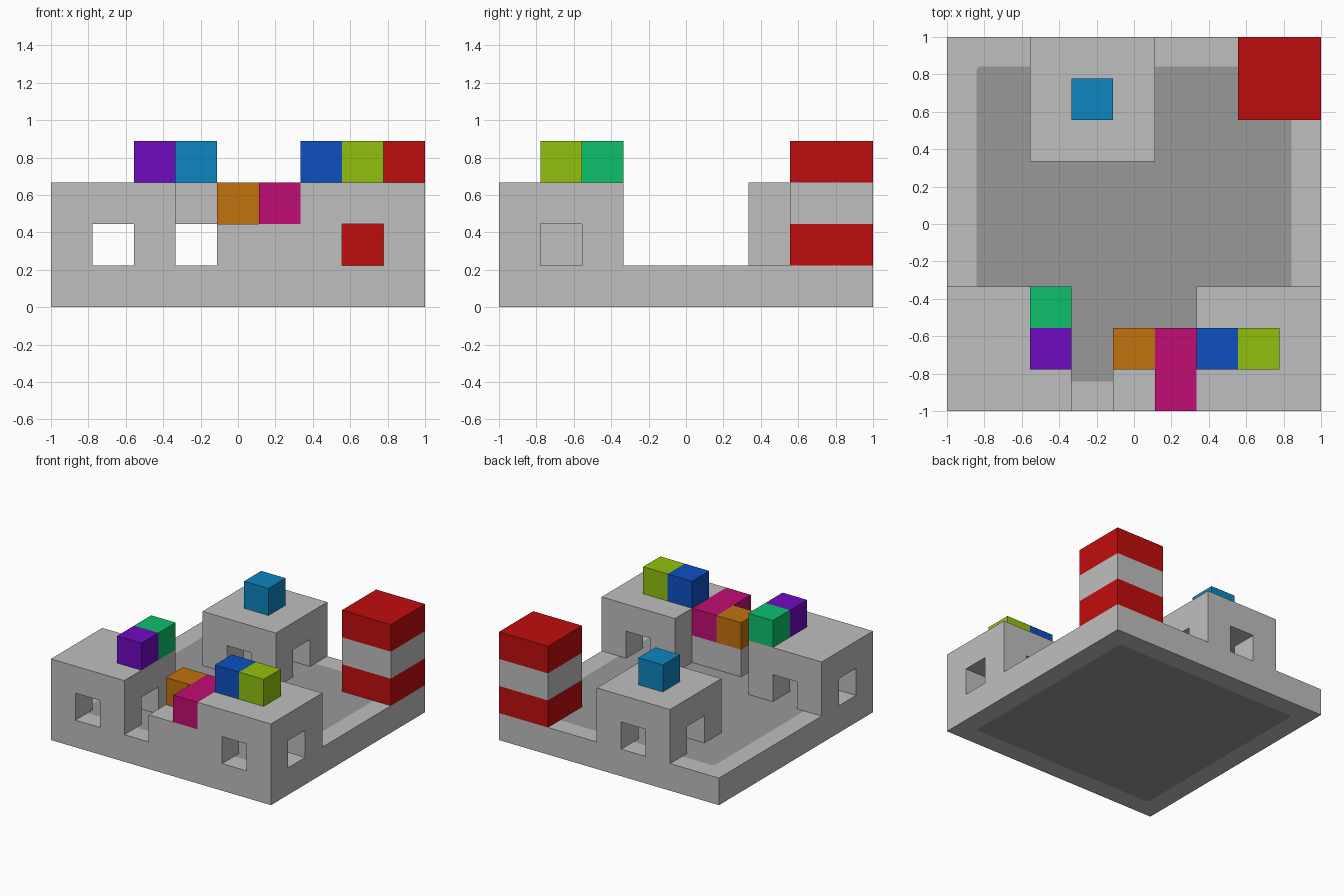
import bpy
import bmesh
from mathutils import Vector

cube = bpy.data.objects.get("Cube")
if cube:
    bpy.data.objects.remove(cube, do_unlink=True)

U = 2 / 9  # one grid cell; the plan is 9 x 9 cells


def linear(c):
    c /= 255
    return c / 12.92 if c <= 0.04045 else ((c + 0.055) / 1.055) ** 2.4


def material(name, rgb):
    m = bpy.data.materials.new(name)
    m.use_nodes = True
    col = [linear(c) for c in rgb] + [1.0]
    m.diffuse_color = col
    m.node_tree.nodes["Principled BSDF"].inputs["Base Color"].default_value = col
    return m


MATS = {name: material(name, rgb) for name, rgb in {
    "light grey": (191, 191, 191), "dark grey": (153, 153, 153),
    "red": (192, 13, 13), "purple": (112, 10, 192),
    "sky blue": (13, 134, 192), "orange": (192, 115, 13),
    "magenta": (192, 13, 115), "blue": (13, 80, 192),
    "lime": (145, 192, 13), "green": (13, 192, 108)}.items()}


def finish(name, bm, *colours):
    mesh = bpy.data.meshes.new(name)
    bm.to_mesh(mesh)
    bm.free()
    obj = bpy.data.objects.new(name, mesh)
    for c in colours:
        mesh.materials.append(MATS[c])
    bpy.context.collection.objects.link(obj)
    return obj


def box_mesh(cell, size):
    """Box from a corner cell (x, y, level) and a size, both in cells."""
    bm = bmesh.new()
    bmesh.ops.create_cube(bm, size=1)
    for v in bm.verts:
        v.co = [(cell[i] + (v.co[i] + 0.5) * size[i]) * U - (1 if i < 2 else 0)
                for i in range(3)]
    return bm


def box(name, cell, size, colour):
    return finish(name, box_mesh(cell, size), colour)


def room(name, cx, cy):
    """3 x 3 room, two levels: corner pillars under a roof, a window per side."""
    cells = {(x, y, 2) for x in range(3) for y in range(3)}
    cells |= {(x, y, 1) for x in (0, 2) for y in (0, 2)}
    bm = bmesh.new()
    for c in cells:
        for axis in range(3):
            for side in (-1, 1):
                n = Vector((0, 0, 0))
                n[axis] = side
                if tuple(int(c[i] + n[i]) for i in range(3)) in cells:
                    continue
                a, b = Vector((0, 0, 0)), Vector((0, 0, 0))
                a[(axis + 1) % 3] = 0.5
                b[(axis + 2) % 3] = 0.5 * side
                mid = Vector(c) + Vector((0.5, 0.5, 0.5)) + n * 0.5
                corners = [mid - a - b, mid + a - b, mid + a + b, mid - a + b]
                bm.faces.new([bm.verts.new(((p.x + cx) * U - 1, (p.y + cy) * U - 1, p.z * U))
                              for p in corners])
    bmesh.ops.remove_doubles(bm, verts=bm.verts, dist=0.001)
    return finish(name, bm, "light grey")


# Base slab with a dark floor panel on the top and the underside
bm = box_mesh((0, 0, 0), (9, 9, 1))
panels = [f for f in bm.faces if abs(f.normal.z) > 0.9]
bmesh.ops.inset_individual(bm, faces=panels, thickness=U)
corners = [v for f in panels for v in f.verts]
bmesh.ops.bevel(bm, geom=corners, offset=0.02, segments=1, affect='VERTICES')
for f in bm.faces:
    c = f.calc_center_median()
    f.material_index = int(abs(f.normal.z) > 0.9 and max(abs(c.x), abs(c.y)) < 0.1)
finish("base", bm, "light grey", "dark grey")

# Three rooms with windows
room("front_right_room", 0, 0)
room("front_left_room", 6, 0)
room("back_room", 2, 6)

# Low front wall
box("front_wall", (4, 0, 1), (2, 2, 1), "light grey")

# Striped tower in the back corner
for level, colour in enumerate(("red", "light grey", "red"), 1):
    box(f"tower_band_{level}", (7, 7, level), (2, 2, 1), colour)

# Coloured blocks on the roofs and the wall
for colour, cell, size in (
        ("purple", (2, 1, 3), (1, 1, 1)),
        ("green", (2, 2, 3), (1, 1, 1)),
        ("sky blue", (3, 7, 3), (1, 1, 1)),
        ("blue", (6, 1, 3), (1, 1, 1)),
        ("lime", (7, 1, 3), (1, 1, 1)),
        ("orange", (4, 1, 2), (1, 1, 1)),
        ("magenta", (5, 0, 2), (1, 2, 1))):
    box(colour.replace(" ", "_") + "_block", cell, size, colour)
